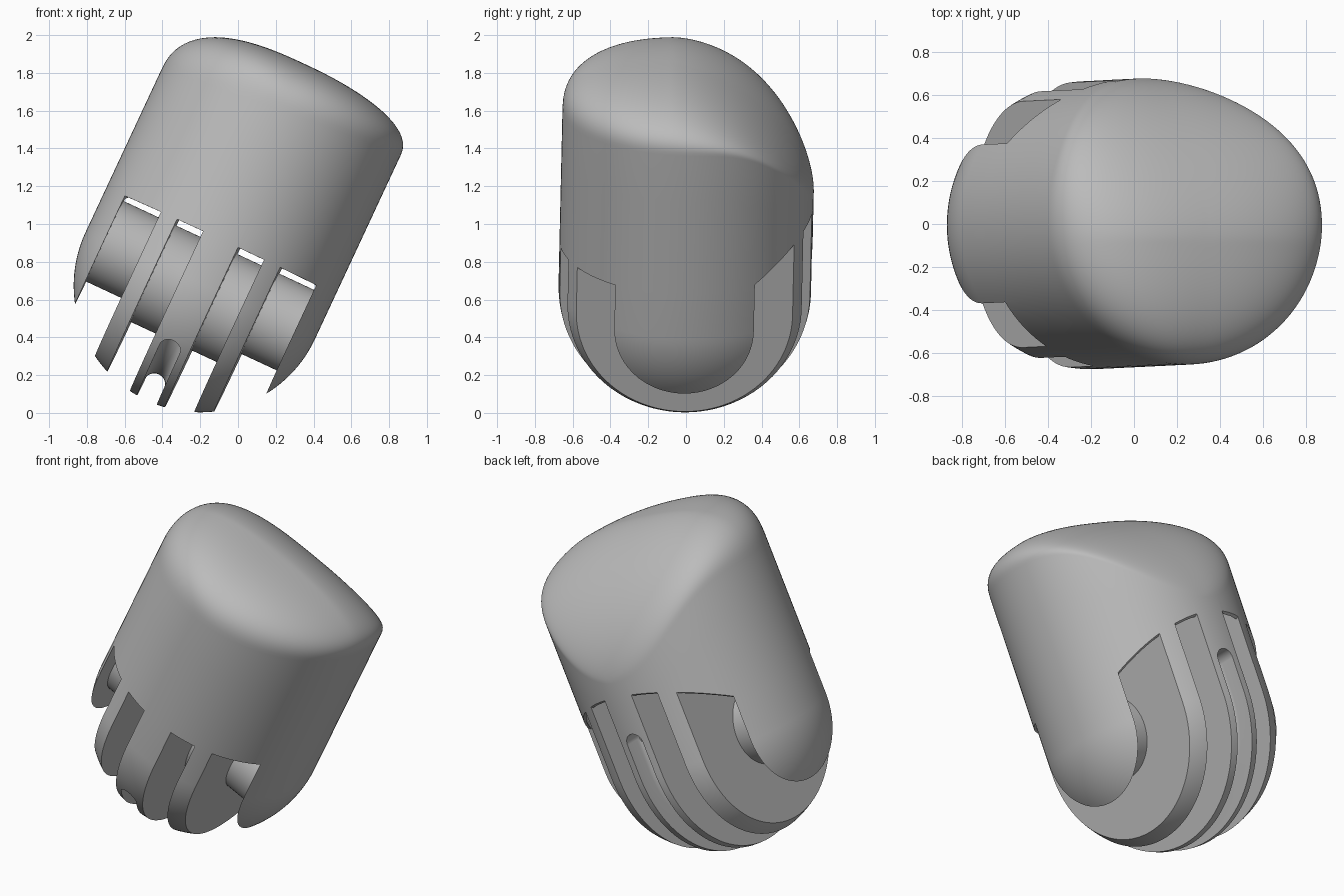
import bpy, bmesh
from math import sin, cos, pi, radians, sqrt
from mathutils import Matrix, Vector

cube = bpy.data.objects.get("Cube")
if cube:
    bpy.data.objects.remove(cube, do_unlink=True)

R = 0.67             # body radius; the local origin is the hinge axis
SEG = 128
PLACE = (Matrix.Translation((-0.2, -0.005, 0.673))
         @ Matrix.Rotation(radians(-1.3), 4, 'X') @ Matrix.Rotation(radians(25), 4, 'Y'))

grey = bpy.data.materials.new("plain_grey")
grey.use_nodes = True
grey.diffuse_color = (0.5, 0.5, 0.5, 1)
grey.node_tree.nodes["Principled BSDF"].inputs["Base Color"].default_value = (0.5, 0.5, 0.5, 1)


def make_object(name, bm):
    bmesh.ops.recalc_face_normals(bm, faces=bm.faces)
    mesh = bpy.data.meshes.new(name)
    bm.to_mesh(mesh)
    bm.free()
    mesh.materials.append(grey)
    obj = bpy.data.objects.new(name, mesh)
    bpy.context.collection.objects.link(obj)
    return obj


def bridge(bm, a, b):
    for i in range(len(a)):
        k = (i + 1) % len(a)
        bm.faces.new((a[i], a[k], b[k], b[i]))


def boolean(target, other, operation='DIFFERENCE'):
    mod = target.modifiers.new("cut", 'BOOLEAN')
    mod.operation, mod.solver, mod.object = operation, 'EXACT', other
    bpy.context.view_layer.objects.active = target
    bpy.ops.object.modifier_apply(modifier=mod.name)
    bpy.data.objects.remove(other, do_unlink=True)


def smooth(obj):
    bpy.ops.object.select_all(action='DESELECT')
    obj.select_set(True)
    bpy.context.view_layer.objects.active = obj
    bpy.ops.object.shade_smooth_by_angle(angle=radians(30))


def bulge(t, power):
    """Superellipse height at distance t from the middle."""
    return max(0.0, 1 - min(1.0, abs(t)) ** power) ** (1 / power)


def rim_height(x, y):
    return 1.01 - 0.44 * max(0.0, y / R) ** 3 + 0.06 * x / R


def tip_height(x, y):
    """Pad side is full, nail side slopes down; rounded across."""
    if y > -0.1:
        ridge = 0.57 + 0.725 * bulge((y + 0.1) / (R + 0.1), 1.65)
    else:
        ridge = 1.01 + 0.285 * bulge((y + 0.1) / (R - 0.1), 2.7)
    rim = rim_height(x, y)
    return rim + (ridge - rim) * bulge(x / sqrt(R * R - y * y), 2.5)


# Fingertip body
bm = bmesh.new()
columns = []
for i in range(SEG):
    a = 2 * pi * i / SEG
    ca, sa = cos(a), sin(a)
    pts = [(R * sin(t), -R * cos(t)) for t in (pi / 2 * j / 32 for j in range(1, 33))]
    pts += [(R, rim_height(R * ca, R * sa) * j / 4) for j in range(1, 5)]
    for j in range(1, 40):
        r = R * cos(pi / 2 * j / 40)
        pts.append((r, tip_height(r * ca, r * sa)))
    columns.append([bm.verts.new((r * ca, r * sa, z)) for r, z in pts])
rings = list(zip(*columns))
for low, high in zip(rings, rings[1:]):
    bridge(bm, low, high)
for ring, z in ((rings[0], -R), (rings[-1], tip_height(0, 0))):
    pole = bm.verts.new((0, 0, z))
    for i in range(SEG):
        bm.faces.new((ring[i], ring[(i + 1) % SEG], pole))
body = make_object("fingertip_body", bm)


def rod(name, matrix, radius, length):
    bm = bmesh.new()
    bmesh.ops.create_cone(bm, cap_ends=True, segments=64, radius1=radius, radius2=radius,
                          depth=length, matrix=matrix)
    return make_object(name, bm)


def slab(name, x0, x1, outline):
    bm = bmesh.new()
    ends = [[bm.verts.new((x, y, z)) for y, z in outline] for x in (x0, x1)]
    bridge(bm, *ends)
    for end in ends:
        bm.faces.new(end)
    return make_object(name, bm)


# Four hinge slots, mirrored; the opening rises toward the back,
# and each slot runs up into a pocket behind a thin outer skin
SLOT = [(-1, -1), (1, -1), (1, 0.717), (0.34, 0.255), (-1, 0.255)]
POCKET = [(-1, 0), (1, 0), (1, 0.62), (-1, 0.62)]
for x0, x1 in ((0.102, 0.254), (0.348, 0.559)):
    for a, b in ((x0, x1), (-x1, -x0)):
        boolean(body, slab("slot_cutter", a, b, SLOT))
        pocket = slab("pocket_cutter", a, b, POCKET)
        boolean(pocket, rod("skin_limit", Matrix(), R - 0.015, 3), 'INTERSECT')
        boolean(body, pocket)

# Tendon groove round the middle fin, with rounded floor and ends
HALF = 0.058
START, RISE = radians(215), 0.2


def groove_cutter():
    profile = [(0.8, -HALF), (0.8, HALF)]
    profile += [(0.576 - HALF * sin(t), HALF * cos(t)) for t in (pi * j / 12 for j in range(13))]
    angles = [START + (2 * pi - START) * j / 32 for j in range(33)]
    stations = [(0, cos(a), sin(a)) for a in angles] + [(RISE, 1, 0)]
    bm = bmesh.new()
    loops = [[bm.verts.new((x, dy * d, base + dz * d)) for d, x in profile]
             for base, dy, dz in stations]
    for a, b in zip(loops, loops[1:]):
        bridge(bm, a, b)
    bm.faces.new(loops[0])
    bm.faces.new(loops[-1])
    return make_object("groove_cutter", bm)


def groove_end(base, a):
    d = Vector((0, cos(a), sin(a)))
    m = (Matrix.Translation(Vector((0, 0, base)) + d * 0.7)
         @ d.to_track_quat('Z', 'Y').to_matrix().to_4x4())
    return rod("groove_end", m, HALF, 0.3)


boolean(body, groove_cutter())
boolean(body, groove_end(0, START))
boolean(body, groove_end(RISE, 0))


# Hinge pin through all fins, and thicker hubs in the two inner slots
def crosswise(x, z):
    return Matrix.Translation((x, 0, z)) @ Matrix.Rotation(pi / 2, 4, 'Y')


parts = [body, rod("hinge_pin", crosswise(0, 0), 0.235, 1.14)]
for name, side in (("left_hub", 1), ("right_hub", -1)):
    parts.append(rod(name, crosswise(side * 0.178, -0.048), 0.281, 0.17))

for part in parts:
    smooth(part)
    part.matrix_world = PLACE
